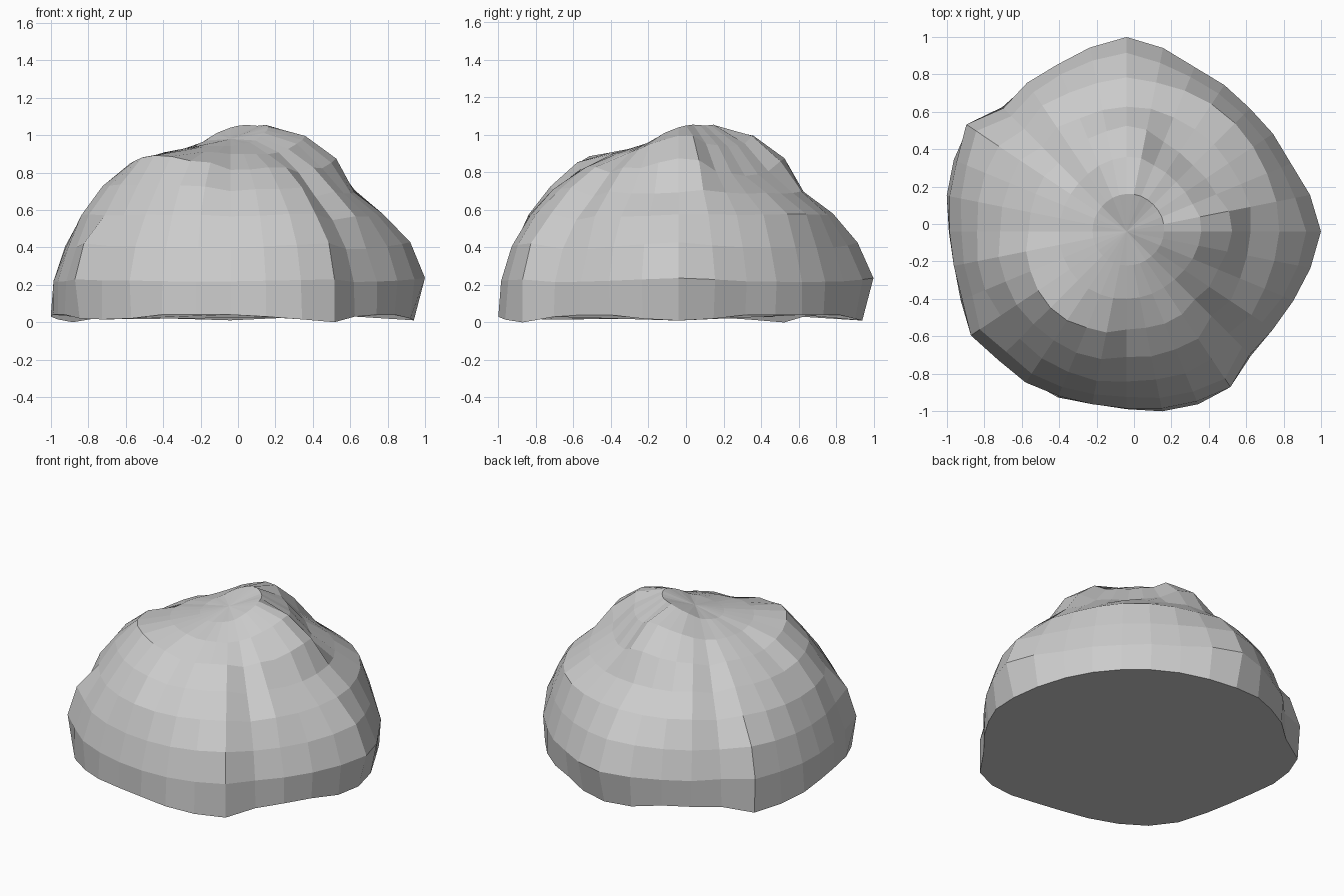
import bpy, bmesh, math, random

if "Cube" in bpy.data.objects:
    bpy.data.objects.remove(bpy.data.objects["Cube"])

random.seed(4)
CX, CY, CZ = -0.04, -0.04, 0.03
SEG = 32

# Radial profiles from ring 1 up to ring 7, keyed by step away from the
# diagonal x = y (the rock is nearly symmetric about that diagonal)
PROFILES = {
    0: (.95, .96, .98, .93, .91, .98, 1.04),
    2: (.97, .97, .98, .94, .93, 1.0, 1.045),
    3: (1.02, 1.0, .98, .95, 1.0, 1.045, 1.04),
    4: (1.06, 1.04, .985, .94, 1.02, 1.045, 1.03),
    6: (.985, .98, .96, .93, .96, 1.0, 1.0),
    7: (.96, .95, .97, .95, .96, .97, .98),
    8: (.95, .94, .93, .91, .93, .95, .96),
    9: (1.02, 1.02, .99, .97, .96, .94, .95),
    12: (.965, .96, .965, .95, .94, .94, .93),
    13: (.96, .965, .98, .98, .99, .95, .93),
    16: (.99, .98, .98, 1.0, 1.04, .96, .93),
}
# Base outline radius for the same steps
BASE = (.93, .93, .93, .96, .98, .98, .95, .94, .94,
        1.0, 1.0, .98, .95, .94, .96, .95, .97)
# Height of the wavy base rim where it differs from 0.04
RIM = {3: .02, 4: .01, 5: .02, 8: .03, 9: 0.0, 10: .015, 11: .03,
       15: .02, 16: .015}
# Low bumps found only on the left side, by segment
LEFT_BUMPS = {7: .015, 9: .03, 15: .04, 17: .01}


def radius(step, ring):
    keys = sorted(PROFILES)
    for a, b in zip(keys, keys[1:]):
        if a <= step <= b:
            t = (step - a) / (b - a)
            return PROFILES[a][ring - 1] * (1 - t) + PROFILES[b][ring - 1] * t


# Rings of the dome; segment 0 points along the diagonal, going anticlockwise
bm = bmesh.new()
rings = []
for ring in range(8):
    row = []
    el = ring * math.pi / 16
    for i in range(SEG):
        step = min(i, SEG - i)
        az = math.pi / 4 + i * 2 * math.pi / SEG
        bump = LEFT_BUMPS.get(i, 0) if ring < 3 else 0
        if ring == 0:
            h, z = BASE[step] + bump / 2, RIM.get(step, .04)
        else:
            r = radius(step, ring) + bump
            if 1 < ring < 6:
                r += random.uniform(-.007, .007)
            h, z = r * math.cos(el), CZ + r * math.sin(el)
        row.append(bm.verts.new((CX + h * math.cos(az), CY + h * math.sin(az), z)))
    rings.append(row)

# Quads between rings, fan at the sunken pole, flat cap underneath
for lo, hi in zip(rings, rings[1:]):
    for i in range(SEG):
        j = (i + 1) % SEG
        bm.faces.new((lo[i], lo[j], hi[j], hi[i]))
pole = bm.verts.new((CX, CY, .98))
for i in range(SEG):
    bm.faces.new((rings[-1][i], rings[-1][(i + 1) % SEG], pole))
bm.faces.new(list(reversed(rings[0])))

mesh = bpy.data.meshes.new("rock")
bm.to_mesh(mesh)
bm.free()
rock = bpy.data.objects.new("rock", mesh)
bpy.context.collection.objects.link(rock)
